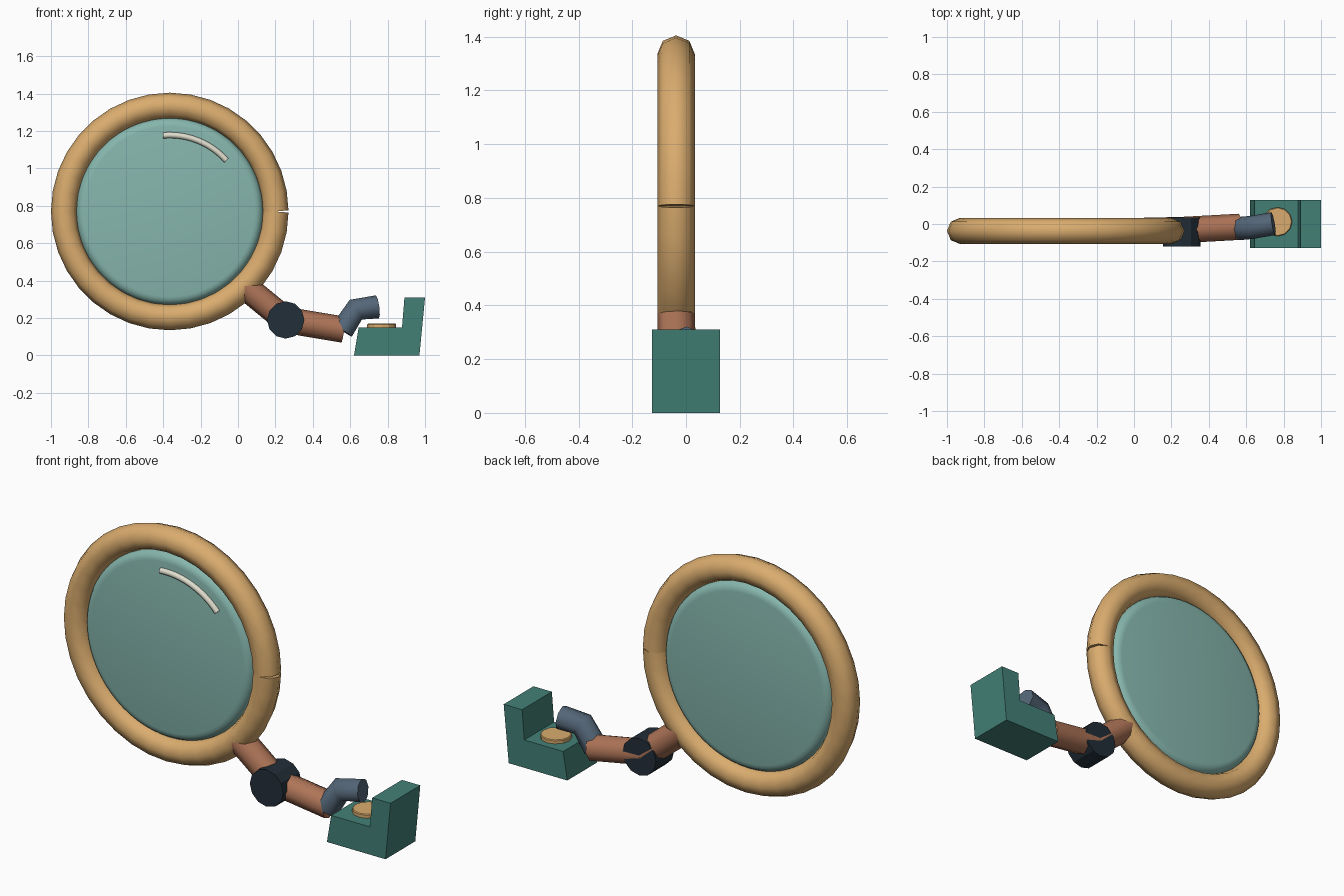
import bpy, bmesh
from math import cos, sin, pi, radians
from mathutils import Matrix

cube = bpy.data.objects.get("Cube")
if cube:
    bpy.data.objects.remove(cube, do_unlink=True)


def material(name, *rgb):
    """Flat material from 0-255 display values."""
    lin = [((c / 255 + 0.055) / 1.055) ** 2.4 for c in rgb] + [1.0]
    m = bpy.data.materials.new(name)
    m.use_nodes = True
    m.diffuse_color = lin
    bsdf = m.node_tree.nodes["Principled BSDF"]
    bsdf.inputs["Base Color"].default_value = lin
    bsdf.inputs["Roughness"].default_value = 0.7
    return m


TAN = material("tan", 218, 172, 110)
GLASS = material("pale teal glass", 134, 182, 173)
TEAL = material("deep teal", 66, 128, 118)
COPPER = material("copper brown", 174, 116, 87)
SLATE = material("slate blue", 84, 102, 120)
DARK = material("dark navy", 34, 46, 56)
CREAM = material("cream", 224, 222, 206)


def activate(ob):
    bpy.ops.object.select_all(action='DESELECT')
    ob.select_set(True)
    bpy.context.view_layer.objects.active = ob


def smooth(ob):
    activate(ob)
    bpy.ops.object.shade_smooth_by_angle(angle=radians(50))


def tube(name, points, radius, mat):
    """Eight-sided capped tube along a polyline."""
    cu = bpy.data.curves.new(name, 'CURVE')
    cu.dimensions = '3D'
    cu.bevel_depth = radius
    cu.bevel_resolution = 2
    cu.use_fill_caps = True
    sp = cu.splines.new('POLY')
    sp.points.add(len(points) - 1)
    for p, co in zip(sp.points, points):
        p.co = (*co, 1)
    cu.materials.append(mat)
    ob = bpy.data.objects.new(name, cu)
    bpy.context.collection.objects.link(ob)
    activate(ob)
    bpy.ops.object.convert(target='MESH')
    ob = bpy.context.object
    smooth(ob)
    return ob


def mesh_object(name, bm, mat):
    bmesh.ops.recalc_face_normals(bm, faces=bm.faces)
    me = bpy.data.meshes.new(name)
    bm.to_mesh(me)
    bm.free()
    me.materials.append(mat)
    ob = bpy.data.objects.new(name, me)
    bpy.context.collection.objects.link(ob)
    return ob


def disc(name, centre, radius, depth, sides, mat, facing_front=False):
    bm = bmesh.new()
    turn = Matrix.Rotation(pi / 2, 4, 'X') if facing_front else Matrix()
    bmesh.ops.create_cone(bm, cap_ends=True, segments=sides, radius1=radius,
                          radius2=radius, depth=depth,
                          matrix=Matrix.Translation(centre) @ turn)
    return mesh_object(name, bm, mat)


def bevel(ob, width, segments):
    mod = ob.modifiers.new("Rounded rim", 'BEVEL')
    mod.width = width
    mod.segments = segments
    mod.limit_method = 'ANGLE'
    activate(ob)
    bpy.ops.object.modifier_apply(modifier=mod.name)


CX, CY, CZ = -0.365, -0.037, 0.77


def arc(radius, start, end, steps, y):
    angles = [radians(start + (end - start) * i / steps) for i in range(steps + 1)]
    return [(CX + radius * cos(a), y, CZ + radius * sin(a)) for a in angles]


# Open ring whose two ends meet in a fine notch at its left side
tube("ring_frame", arc(0.565, 0, 360, 36, CY), 0.07, TAN)

# Thick lens with rounded rim
lens = disc("lens", (CX, CY, CZ), 0.5, 0.092, 64, GLASS, True)
bevel(lens, 0.045, 4)
activate(lens)
bpy.ops.object.shade_smooth_by_angle(angle=radians(25))

# Curved glint on the front of the lens
tube("lens_glint", arc(0.408, 95, 42, 12, -0.086), 0.016, CREAM)

# Jointed handle
tube("handle_upper", [(0.035, CY, 0.37), (0.255, -0.032, 0.19)], 0.07, COPPER)
tube("handle_lower", [(0.255, -0.032, 0.19), (0.565, -0.015, 0.138)], 0.07, COPPER)
disc("handle_joint", (0.255, -0.043, 0.19), 0.1, 0.156, 12, DARK, True)

# Bent finger reaching over the button
tube("bent_finger", [(0.557, -0.025, 0.135), (0.63, -0.018, 0.245),
                     (0.745, 0.002, 0.26)], 0.062, SLATE)

# L-shaped base block
bm = bmesh.new()
profile = [(0.62, 0), (0.97, 0), (1, 0.31), (0.89, 0.31), (0.877, 0.15), (0.645, 0.15)]
side = bm.faces.new([bm.verts.new((x, -0.127, z)) for x, z in profile])
grown = bmesh.ops.extrude_face_region(bm, geom=[side])
bmesh.ops.translate(bm, vec=(0, 0.254, 0),
                    verts=[v for v in grown["geom"] if isinstance(v, bmesh.types.BMVert)])
mesh_object("base_block", bm, TEAL)

# Round button on the base
button = disc("button", (0.768, 0.012, 0.155), 0.078, 0.03, 12, TAN)
bevel(button, 0.004, 1)
